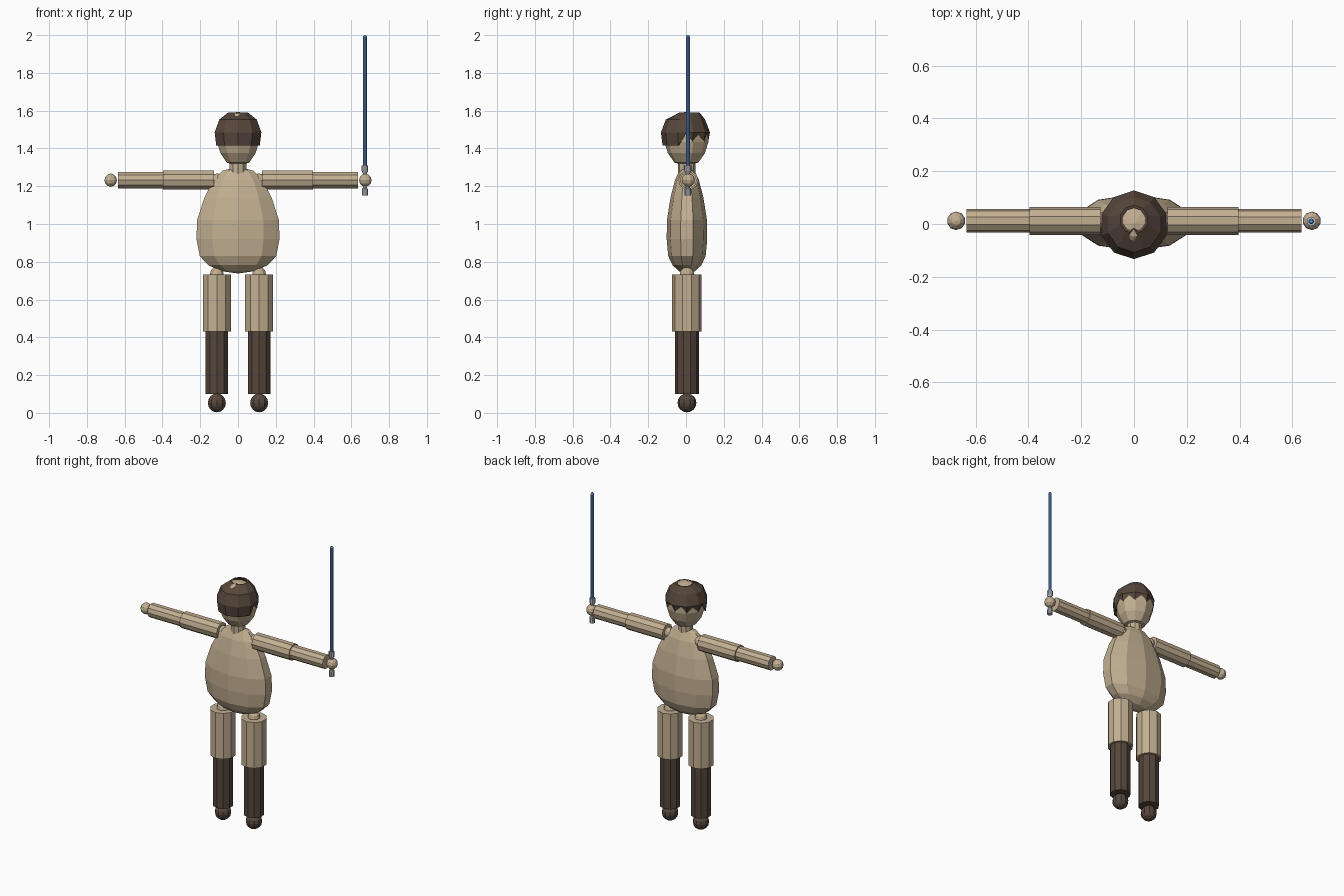
import bpy, bmesh, math
from mathutils import Matrix, Vector

if "Cube" in bpy.data.objects:
    bpy.data.objects.remove(bpy.data.objects["Cube"])


def material(name, rgb):
    m = bpy.data.materials.new(name)
    m.diffuse_color = (*rgb, 1)
    m.use_nodes = True
    m.node_tree.nodes["Principled BSDF"].inputs["Base Color"].default_value = m.diffuse_color
    return m


WOOD = material("pale_wood", (0.54, 0.43, 0.285))
BROWN = material("dark_brown", (0.094, 0.063, 0.046))
BLUE = material("blade_blue", (0.14, 0.34, 0.76))
STEEL = material("steel_grey", (0.48, 0.50, 0.54))


def lathe(name, profile, mat, loc=(0, 0, 0), sides=10, scale=(1, 1), turn=90, along_x=0):
    """Spin (radius, height) pairs, listed bottom to top, round z; zero radius closes an end."""
    verts, rings, faces = [], [], []
    for r, h in profile:
        n = 1 if r == 0 else sides
        rings.append(range(len(verts), len(verts) + n))
        for i in range(n):
            a = math.radians(turn) + 2 * math.pi * i / sides
            verts.append((r * math.cos(a) * scale[0], r * math.sin(a) * scale[1], h))
    for lo, hi in zip(rings, rings[1:]):
        for i in range(sides):
            j = (i + 1) % sides
            quad = [lo[i % len(lo)], lo[j % len(lo)], hi[j % len(hi)], hi[i % len(hi)]]
            faces.append(list(dict.fromkeys(quad)))
    # flat end caps
    if len(rings[0]) > 1:
        faces.append(list(rings[0])[::-1])
    if len(rings[-1]) > 1:
        faces.append(list(rings[-1]))
    me = bpy.data.meshes.new(name)
    me.from_pydata(verts, [], faces)
    if along_x:
        me.transform(Matrix.Rotation(along_x * math.pi / 2, 4, 'Y'))
    me.transform(Matrix.Translation(Vector(loc)))
    me.materials.append(mat)
    ob = bpy.data.objects.new(name, me)
    bpy.context.collection.objects.link(ob)
    return ob


def ball(name, r, mat, loc, rings=6):
    pts = [(r * math.sin(math.pi * i / rings) if 0 < i < rings else 0,
            -r * math.cos(math.pi * i / rings)) for i in range(rings + 1)]
    return lathe(name, pts, mat, loc)


def rod(name, r, length, mat, loc, **kw):
    return lathe(name, [(r, 0), (r, length)], mat, loc, **kw)


# flattened egg-shaped torso
lathe("torso", [(0, 0.738), (0.09, 0.75), (0.165, 0.782), (0.213, 0.83), (0.231, 0.92),
                (0.228, 1.02), (0.187, 1.14), (0.135, 1.235), (0.085, 1.282), (0, 1.305)],
      WOOD, scale=(1, 0.465), loc=(0, 0.005, 0))
rod("neck", 0.046, 0.075, WOOD, (0, 0.003, 1.265))

# head, showing through the crown of the hair
lathe("head", [(0, 1.31), (0.063, 1.325), (0.098, 1.375), (0.117, 1.435), (0.118, 1.50),
               (0.092, 1.55), (0.05, 1.584), (0, 1.594)], WOOD, loc=(0, 0.002, 0))

# hair shell: low straight fringe in front, ragged edge behind
N = 20
hair = lathe("hair", [(0.107, 1.425), (0.121, 1.425), (0.13, 1.485), (0.104, 1.553),
                      (0.054, 1.591), (0.044, 1.589)], BROWN, loc=(0, -0.003, 0), sides=N)
bm = bmesh.new()
bm.from_mesh(hair.data)
bm.verts.ensure_lookup_table()
for i, v in enumerate(bm.verts):
    ring, k = divmod(i, N)
    # every second point lies on the straight side between its neighbours
    if k % 2:
        a, b = bm.verts[i - 1], bm.verts[ring * N + (k + 1) % N]
        v.co.xy = (a.co.xy + b.co.xy) / 2
for i, v in enumerate(bm.verts):
    ring, k = divmod(i, N)
    if ring < 2:
        if v.co.y > -0.03:
            v.co.z = 1.472 if k % 2 else 1.438
        else:
            v.co.z = 1.416
    elif ring > 3:
        v.co.y += 0.02
        # parting notch at the front of the crown
        if k == N // 2:
            v.co.y += 0.02
# leave the crown and the underside open
bmesh.ops.delete(bm, geom=[f for f in bm.faces if len(f.verts) > 4], context='FACES')
bm.to_mesh(hair.data)
bm.free()

for side, s in (("right", -1), ("left", 1)):
    # arms held straight out
    y, z = 0.012, 1.232
    ball(side + "_shoulder", 0.036, WOOD, (s * 0.11, y, z))
    rod(side + "_upper_arm", 0.053, 0.27, WOOD, (s * 0.127, y, z), along_x=s)
    rod(side + "_forearm", 0.045, 0.238, WOOD, (s * 0.397, y, z), along_x=s)
    ball(side + "_hand", 0.035, WOOD, (s * 0.674, y, z))
    # legs
    x = s * 0.112
    ball(side + "_hip", 0.038, WOOD, (x, 0.005, 0.735))
    rod(side + "_thigh", 0.078, 0.30, WOOD, (x, 0.005, 0.432))
    rod(side + "_shin", 0.063, 0.332, BROWN, (x, 0.005, 0.10))
    ball(side + "_foot", 0.05, BROWN, (x, 0.005, 0.053), rings=8)

# sword held upright in the left hand
lathe("sword_handle", [(0.017, 1.15), (0.017, 1.185), (0.012, 1.19), (0.012, 1.27),
                       (0.018, 1.28), (0.018, 1.31)], STEEL, loc=(0.672, 0.01, 0))
lathe("sword_blade", [(0.0105, 1.30), (0.0105, 1.992), (0.006, 2.0)], BLUE, loc=(0.672, 0.01, 0))
